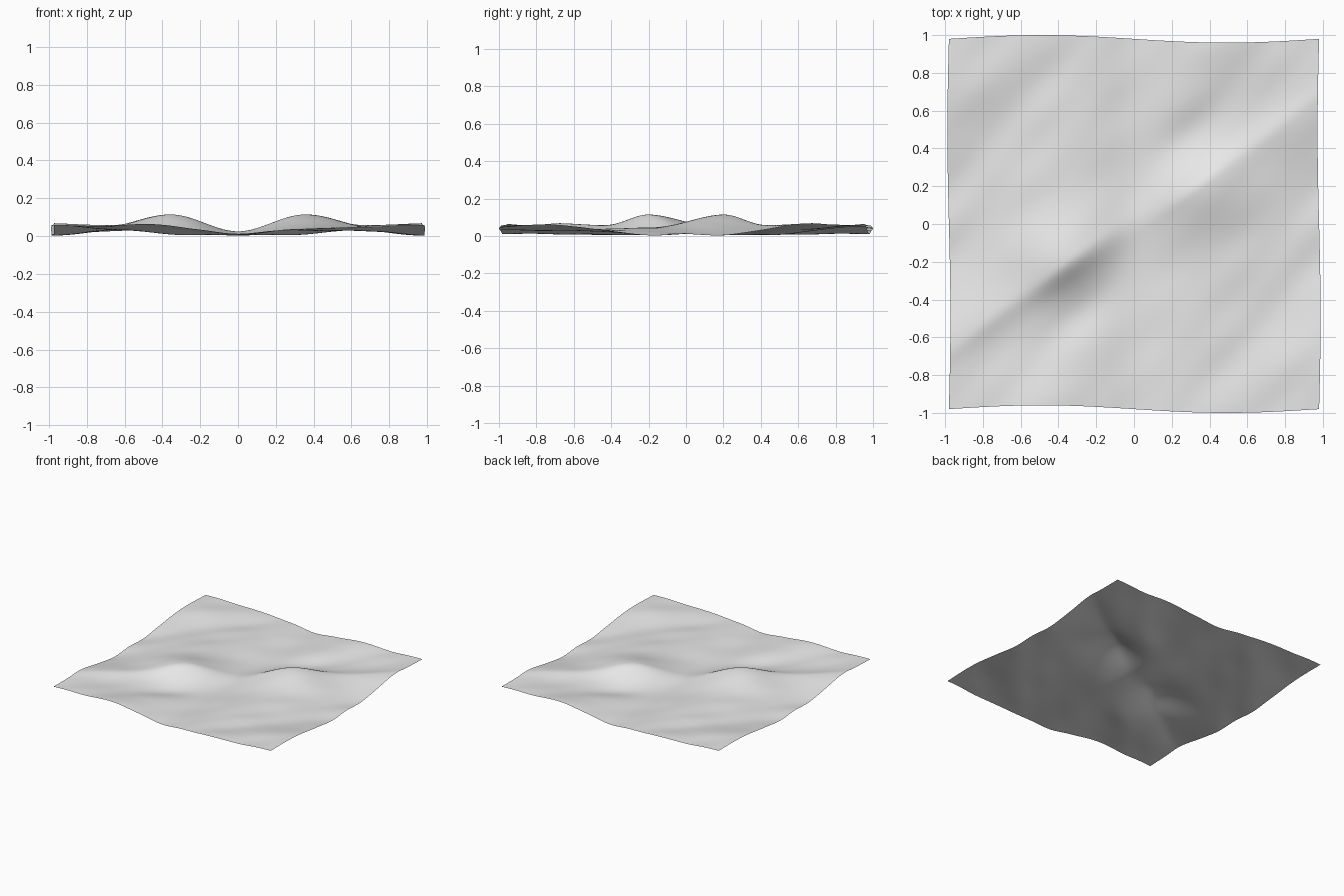
import bpy
import bmesh
from math import sin, cos, exp, pi

cube = bpy.data.objects.get("Cube")
if cube:
    bpy.data.objects.remove(cube, do_unlink=True)

HALF = 0.98
CELLS = 110
K = pi / HALF


def bell(d, width):
    return exp(-(d / width) ** 2)


def crest(x, y, cx, cy, length, steep, gentle):
    """Diagonal swell, steep on its upper-left flank and gentle on the other."""
    dx, dy = x - cx, y - cy
    along = 0.79 * dx + 0.61 * dy
    across = -0.61 * dx + 0.79 * dy
    return bell(along, length) * bell(across, steep if across > 0 else gentle)


# Ripples that repeat across the tile: cycles in x, cycles in y, height
RIPPLES = [(-2, 3, 0.003), (-3, 2, 0.003), (-1, 3, -0.002), (-4, 4, 0.0016),
           (-3, 6, -0.0012), (-6, 5, 0.001), (2, 5, 0.001), (-8, 7, 0.0006)]


def height(x, y):
    # Level water with a trough through the middle and one at each side
    z = 0.047 - 0.025 * bell(x, 0.17)
    z -= 0.03 * bell(abs(x) - HALF, 0.3) * cos(K * y)
    # Two opposite sets of swells, turned half a circle from each other
    for s in (1, -1):
        u, v = s * x, s * y
        z += 0.082 * crest(u, v, 0.36, 0.21, 0.27, 0.10, 0.25)
        z += 0.018 * crest(u, v, 0.82, 0.54, 0.32, 0.07, 0.16)
        z += 0.022 * crest(u, v, 0.45, 0.98, 0.25, 0.2, 0.2)
        z -= 0.026 * crest(u, v, 0.33, 0.50, 0.28, 0.13, 0.13)
    calm = 1 - 0.5 * bell(x, 0.15)
    return z + calm * sum(a * cos(K * (m * x + n * y)) for m, n, a in RIPPLES)


# Wavy water sheet
bm = bmesh.new()
bmesh.ops.create_grid(bm, x_segments=CELLS, y_segments=CELLS, size=HALF)
for v in bm.verts:
    x, y = v.co.x, v.co.y
    v.co = (x - 0.008 * sin(K * y), y - 0.02 * sin(K * x), height(x, y))
low = min(v.co.z for v in bm.verts)
for v in bm.verts:
    v.co.z -= low - 0.003
for f in bm.faces:
    f.smooth = True
    if f.normal.z < 0:
        f.normal_flip()

mesh = bpy.data.meshes.new("water_surface")
bm.to_mesh(mesh)
bm.free()
water = bpy.data.objects.new("water_surface", mesh)
bpy.context.collection.objects.link(water)

# Plain light grey
grey = bpy.data.materials.new("light_grey")
grey.use_nodes = True
colour = (0.8, 0.8, 0.8, 1)
grey.diffuse_color = colour
for node in grey.node_tree.nodes:
    if node.type == "BSDF_PRINCIPLED":
        node.inputs["Base Color"].default_value = colour
mesh.materials.append(grey)
